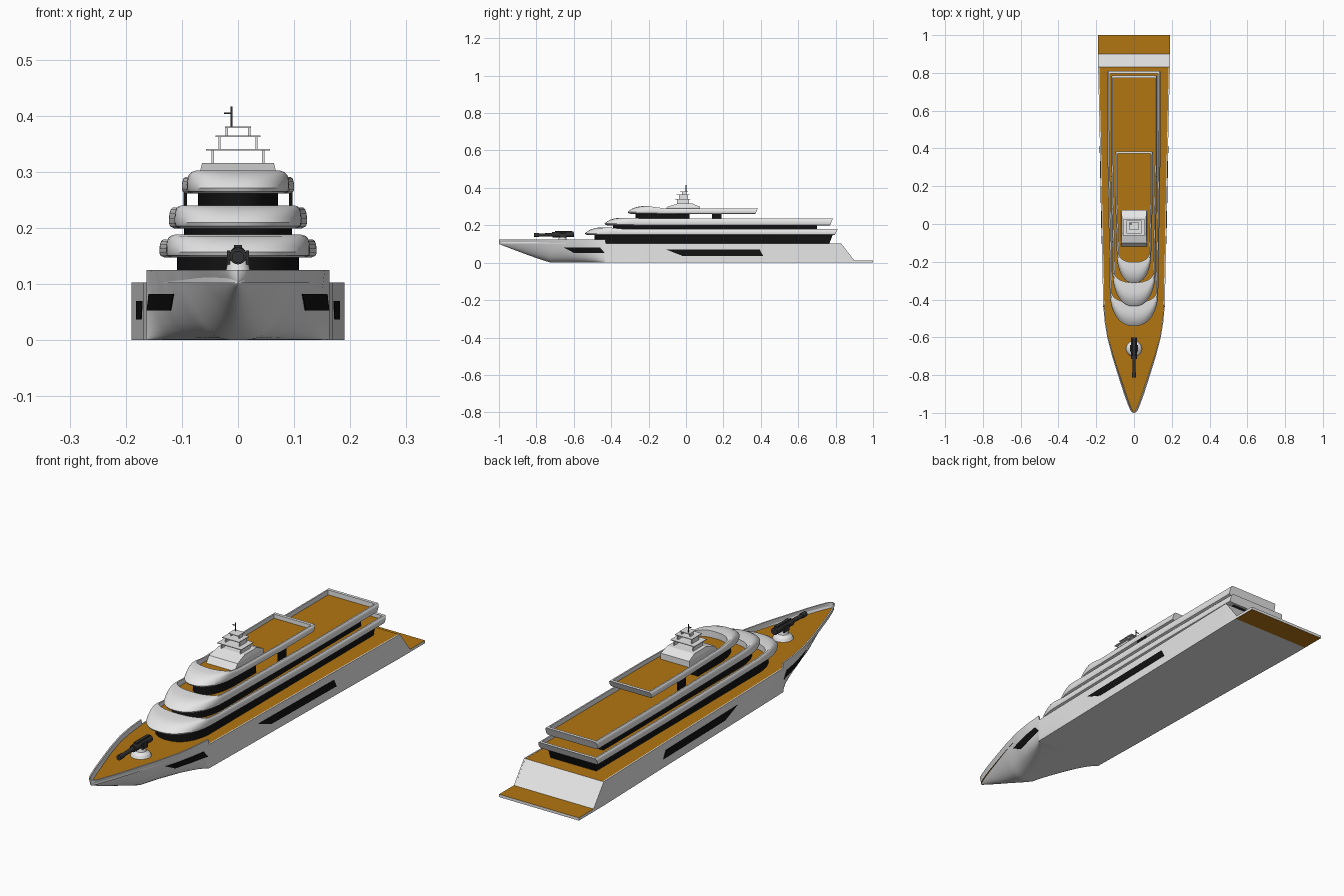
import bpy, bmesh, math
from mathutils import Vector

if "Cube" in bpy.data.objects:
    bpy.data.objects.remove(bpy.data.objects["Cube"])


def material(name, rgb):
    m = bpy.data.materials.new(name)
    m.diffuse_color = (*rgb, 1)
    m.use_nodes = True
    m.node_tree.nodes["Principled BSDF"].inputs["Base Color"].default_value = m.diffuse_color
    return m


WHITE = material("white_paint", (0.8, 0.8, 0.8))
TEAK = material("teak_deck", (0.45, 0.18, 0.006))
GLASS = material("black_glass", (0.006, 0.006, 0.006))
METAL = material("dark_metal", (0.03, 0.03, 0.032))


def finish(name, bm, mats, smooth=None):
    bmesh.ops.remove_doubles(bm, verts=bm.verts, dist=1e-5)
    bmesh.ops.recalc_face_normals(bm, faces=bm.faces)
    me = bpy.data.meshes.new(name)
    bm.to_mesh(me)
    bm.free()
    for m in mats:
        me.materials.append(m)
    ob = bpy.data.objects.new(name, me)
    bpy.context.collection.objects.link(ob)
    if smooth:
        bpy.ops.object.select_all(action='DESELECT')
        ob.select_set(True)
        bpy.context.view_layer.objects.active = ob
        bpy.ops.object.shade_smooth_by_angle(angle=math.radians(smooth))
    return ob


def box(name, x0, x1, y0, y1, z0, z1, mat):
    bm = bmesh.new()
    bmesh.ops.create_cube(bm, size=1)
    for v in bm.verts:
        v.co = Vector((x0 + (v.co.x + .5) * (x1 - x0), y0 + (v.co.y + .5) * (y1 - y0),
                       z0 + (v.co.z + .5) * (z1 - z0)))
    return finish(name, bm, [mat])


def loft(bm, rings, closed=True):
    """Skin a list of point rings, return the faces by strip."""
    vs = [[bm.verts.new(p) for p in r] for r in rings]
    n = len(vs[0])
    strips = []
    for a, b in zip(vs, vs[1:]):
        strips.append([bm.faces.new((a[i], a[(i + 1) % n], b[(i + 1) % n], b[i]))
                       for i in range(n if closed else n - 1)])
    return vs, strips


# ---- hull shape
BEAM = [(-1, 0.002), (-.995, .013), (-.985, .02), (-.96, .031), (-.9, .053), (-.8, .085), (-.7, .116),
        (-.6, .142), (-.52, .155), (-.43, .163), (-.2, .168), (0, .172), (.4, .18), (.83, .19), (1, .19)]


def beam(y):
    for (a, wa), (b, wb) in zip(BEAM, BEAM[1:]):
        if y <= b:
            return wa + (wb - wa) * (y - a) / (b - a)
    return BEAM[-1][1]


def keel(y):
    return 0.1 * max(0, (-.72 - y) / .28) ** 1.1


def flare(y):
    return 0.5 * min(1, max(0, (-.43 - y) / .42))


def half_width(y, z):
    k = keel(y)
    t = max(1e-4, (z - k) / (.125 - k))
    return beam(y) * min(1, t) ** flare(y)


ys = [-1, -.995, -.985, -.975] + [-.96 + .02 * i for i in range(27)] + \
     [-.432, -.428, -.2, 0, .2, .4, .6, .83, .90]
T = [0, .001, .01, .03, .07, .14, .25, .4, .55, .7, .85, 1]
rings = []
for y in ys:
    top = .125 if y < -.43 else .103 if y < .85 else .012
    deck = min(.102, top)
    k = keel(y)
    half = []
    for t in T:
        z = k + (top - k) * t
        half.append((0 if t == 0 else half_width(y, z), y, z))
    w = max(half[-1][0] - .006, 0)
    half += [(w, y, top), (w, y, deck), (0, y, deck)]
    rings.append(half + [(-x, b, c) for x, b, c in half[-2:0:-1]])
bm = bmesh.new()
vs, strips = loft(bm, rings)
for s in strips:
    for f in s:
        f.normal_update()
        c = f.calc_center_median()
        if abs(f.normal.z) > .95 and .095 < c.z < .1025 and c.y < .83:
            f.material_index = 1
bm.faces.new(vs[-1])
finish("hull", bm, [WHITE, TEAK], 35)

# ---- stern swim platform, teak above and below
p = box("swim_platform", -.19, .19, .895, 1, 0, .012, WHITE)
p.data.materials.append(TEAK)
for f in p.data.polygons:
    f.material_index = int(abs(f.normal.z) > .5)


# ---- dark hull windows following the side
def hull_window(name, top0, top1, bot0, bot1, z0, z1):
    for s, side in ((1, "left"), (-1, "right")):
        bm = bmesh.new()
        rows = []
        for j in range(5):
            v = j / 4
            a, b, z = bot0 + (top0 - bot0) * v, bot1 + (top1 - bot1) * v, z0 + (z1 - z0) * v
            rows.append([(s * (half_width(a + (b - a) * i / 24, z) + .0018), a + (b - a) * i / 24, z)
                         for i in range(25)])
        back = [[(x - s * .004, y, z) for x, y, z in r] for r in rows]
        loft(bm, rows, False)
        loft(bm, back, False)
        bmesh.ops.bridge_loops(bm, edges=[e for e in bm.edges if e.is_boundary])
        finish(name + "_" + side, bm, [GLASS])


hull_window("bow_window", -.655, -.46, -.60, -.435, .053, .082)
hull_window("midship_window", -.105, .395, -.02, .412, .037, .070)


# ---- rounded-front deck outlines
def outline(nose, arc_end, wf, wa, ya, zfun):
    half = []
    for i in range(19):
        a = math.pi / 2 * i / 18
        half.append((wf * math.sin(a) ** .85, nose + (arc_end - nose) * (1 - math.cos(a))))
    for f in (.04, .08, .12, .2, .6, 1):
        half.append((wf + (wa - wf) * min(1, f * 1.6), arc_end + (ya - arc_end) * f))
    pts = half + [(-x, y) for x, y in half[:0:-1]]
    return [(x, y, zfun(y)) for x, y in pts]


def deck_tier(name, nose, depth, wf, wa, ya, z0, zt, za, floor):
    """White bullnosed bulwark with a sunken teak floor."""
    end = nose + depth * 1.4

    def level(k):
        def z(y):
            u = min(1, max(0, (y - end + .04) / .08))
            top = zt + (za - zt) * u
            return z0 + (top - z0) * k
        return z
    # (forward setback, side inset, aft inset, height share)
    prof = [(.018, .010, .015, 0), (.003, .002, .013, .1), (0, 0, .011, .25), (.012, 0, .007, .5),
            (.03, .001, .004, .75), (.05, .003, .001, .91), (.075, .006, 0, 1),
            (depth, .012, .013, 1)]
    rings = [outline(nose + a, end, wf - b, wa - min(b, .012), ya - c, level(k)) for a, b, c, k in prof]
    rings.append([(x, y, floor) for x, y, z in rings[-1]])
    bm = bmesh.new()
    vs, _ = loft(bm, rings)
    bm.faces.new(vs[0])
    bm.faces.new(vs[-1]).material_index = 1
    finish(name, bm, [WHITE, TEAK], 35)


def glass_cabin(name, nose, w, ya, z0, z1, slant=0):
    bm = bmesh.new()
    vs, _ = loft(bm, [outline(nose, nose + .15, w, w, ya - slant, lambda y: z0),
                      outline(nose, nose + .15, w, w, ya, lambda y: z1)])
    bm.faces.new(vs[0])
    bm.faces.new(vs[1])
    finish(name, bm, [GLASS], 35)


glass_cabin("main_cabin_glass", -.49, .109, .785, .10, .15, .02)
deck_tier("main_deck_tier", -.54, .125, .128, .14, .81, .147, .188, .179, .163)
glass_cabin("upper_cabin_glass", -.39, .096, .70, .162, .203)
deck_tier("upper_deck_tier", -.435, .125, .113, .123, .785, .199, .240, .236, .215)
glass_cabin("bridge_glass", -.27, .071, .02, .214, .265)
deck_tier("sun_deck_tier", -.312, .11, .091, .10, .385, .261, .302, .291, .273)
for s in (1, -1):
    box("sun_deck_support", s * .094 - .003, s * .094 + .003, .14, .19, .215, .268, GLASS)

# ---- mast: sloped base, three stacked shelves on side plates
bm = bmesh.new()
vs, _ = loft(bm, [[(-.068, -.12, .272), (.068, -.12, .272), (.068, .075, .272), (-.068, .075, .272)],
                  [(-.068, -.10, .299), (.068, -.10, .299), (.068, .075, .299), (-.068, .075, .299)],
                  [(-.064, -.045, .316), (.064, -.045, .316), (.064, .035, .316), (-.064, .035, .316)]])
bm.faces.new(vs[0])
bm.faces.new(vs[-1])
finish("mast_base", bm, [WHITE])
for i, (w, leg, y0, y1, zb, zt) in enumerate(((.057, .045, -.06, .025, .314, .341),
                                              (.040, .033, -.05, .018, .341, .365),
                                              (.023, .020, -.033, .010, .365, .381))):
    box("mast_shelf_%d" % i, -w, w, y0, y1, zt - .003, zt, WHITE)
    for s in (1, -1):
        box("mast_side_plate_%d" % i, s * leg - .002, s * leg + .002, y0 + .012, y1 - .008, zb, zt - .002, WHITE)
box("antenna_pole", -.013, -.010, -.0015, .0015, .378, .416, METAL)
box("antenna_arm", -.025, -.012, -.0015, .0015, .403, .406, METAL)


# ---- foredeck gun
def cone(name, r1, r2, a, b, mat, seg=24):
    a, b = Vector(a), Vector(b)
    bm = bmesh.new()
    bmesh.ops.create_cone(bm, cap_ends=True, segments=seg, radius1=r1, radius2=r2, depth=(b - a).length)
    m = (b - a).to_track_quat('Z', 'Y').to_matrix()
    for v in bm.verts:
        v.co = m @ v.co + (a + b) / 2
    finish(name, bm, [mat], 35)


cone("gun_pedestal_foot", .043, .036, (0, -.66, .10), (0, -.66, .113), WHITE)
cone("gun_pedestal_shoulder", .036, .022, (0, -.66, .113), (0, -.66, .123), WHITE)
cone("gun_pedestal_neck", .022, .018, (0, -.66, .123), (0, -.66, .142), WHITE)
cone("gun_receiver", .015, .015, (0, -.60, .152), (0, -.715, .150), METAL)
cone("gun_barrel", .009, .008, (0, -.71, .150), (0, -.80, .148), METAL, 16)
cone("gun_muzzle", .011, .011, (0, -.785, .148), (0, -.812, .148), METAL, 16)
box("gun_sight", -.007, .007, -.70, -.61, .160, .170, METAL)
for s in (1, -1):
    box("gun_mount_arm", s * .017 - .003, s * .017 + .003, -.675, -.64, .135, .160, METAL)
